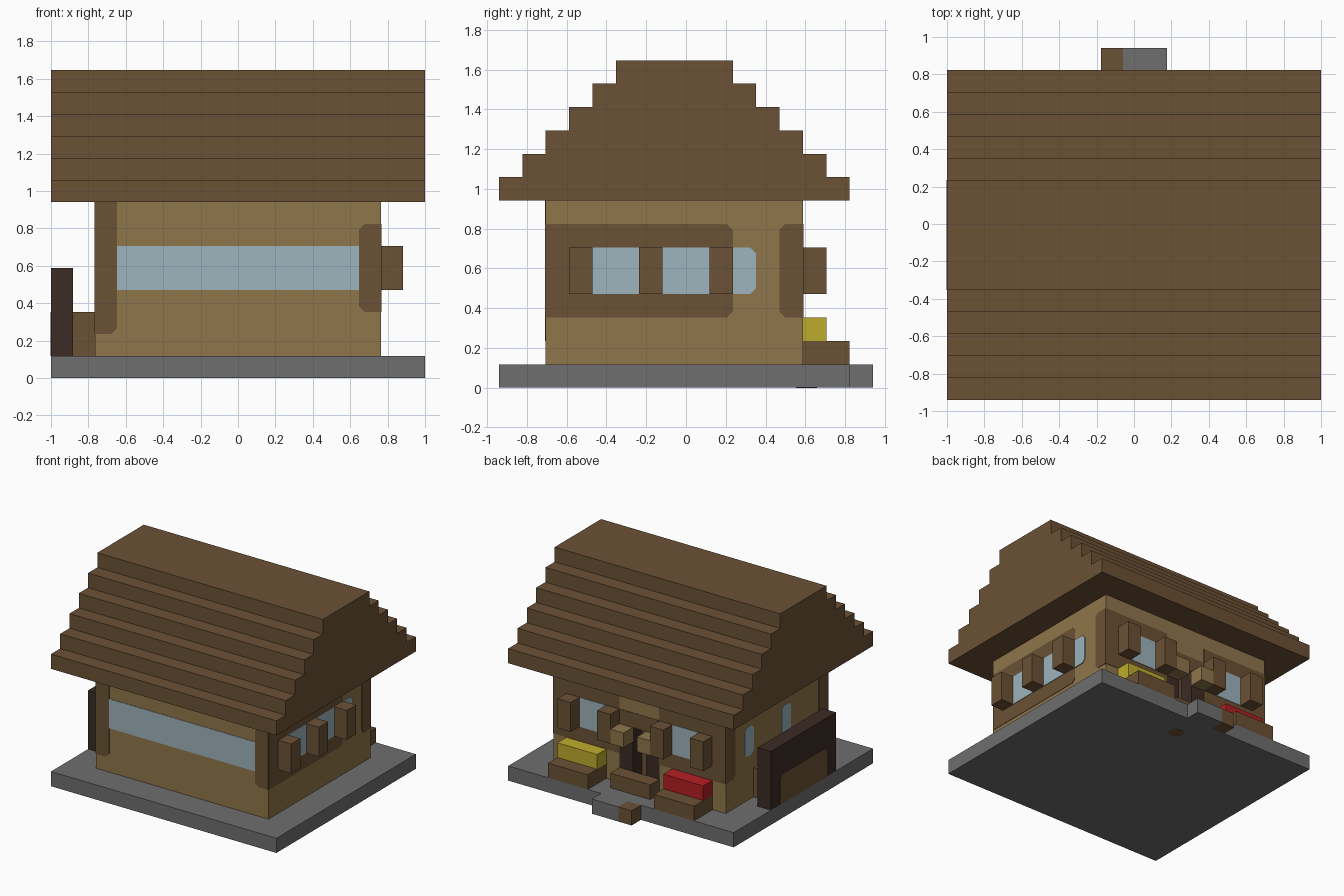
import bpy
import bmesh

cube = bpy.data.objects.get("Cube")
if cube:
    bpy.data.objects.remove(cube, do_unlink=True)

U = 2 / 17                      # one block
ORIGIN = (8.5, 8, 0)            # block coordinates of the world origin


def material(name, r, g, b):
    m = bpy.data.materials.new(name)
    m.diffuse_color = (r, g, b, 1)
    m.use_nodes = True
    m.node_tree.nodes["Principled BSDF"].inputs["Base Color"].default_value = (r, g, b, 1)
    return m


WOOD = material("brown wood", .147, .083, .036)
TAN = material("tan wall", .275, .181, .069)
STONE = material("grey stone", .156, .156, .156)
GLASS = material("pale blue glass", .337, .456, .509)
DARK = material("dark wood", .045, .025, .018)
YELLOW = material("yellow flowers", .515, .413, .026)
RED = material("red flowers", .456, .014, .016)


def prism(name, mat, outline, axis, w0, w1):
    """Extrude a flat outline, in block units, along one axis."""
    bm = bmesh.new()
    rings = []
    for w in (w0, w1):
        ring = []
        for p in outline:
            c = list(p)
            c.insert(axis, w)
            ring.append(bm.verts.new([(c[k] - ORIGIN[k]) * U for k in range(3)]))
        rings.append(ring)
        bm.faces.new(ring)
    n = len(outline)
    for k in range(n):
        j = (k + 1) % n
        bm.faces.new((rings[0][k], rings[0][j], rings[1][j], rings[1][k]))
    bmesh.ops.recalc_face_normals(bm, faces=bm.faces)
    mesh = bpy.data.meshes.new(name)
    bm.to_mesh(mesh)
    bm.free()
    mesh.materials.append(mat)
    obj = bpy.data.objects.new(name, mesh)
    bpy.context.collection.objects.link(obj)
    return obj


def box(name, mat, x, y, z):
    return prism(name, mat, [(x[0], y[0]), (x[1], y[0]), (x[1], y[1]), (x[0], y[1])], 2, *z)


def clipped(a, b, corners):
    """Rectangle with the listed corners cut off, counted from the lower left."""
    c = .25
    pts = []
    for k, (p, q, dp, dq) in enumerate(((a[0], b[0], c, c), (a[1], b[0], -c, c),
                                        (a[1], b[1], -c, -c), (a[0], b[1], c, -c))):
        if k in corners:
            cut = [(p, q + dq), (p + dp, q)]
            pts += cut if k in (0, 2) else cut[::-1]
        else:
            pts.append((p, q))
    return pts


# Wall side: axis, plane, outward direction
SIDES = {"front": (1, 2, -1), "back": (1, 13, 1), "plus": (0, 15, 1), "minus": (0, 2, -1)}


def plate(name, mat, side, a, z, corners=(), layer=1):
    axis, plane, out = SIDES[side]
    prism(name, mat, clipped(a, z, corners), axis, plane, plane + out * .03 * layer)


ALL = (0, 1, 2, 3)
BAND, PANE = (3, 7), (4, 6)

# Base slab with back doorstep
prism("base_slab", STONE, [(0, 0), (17, 0), (17, 15), (10, 15), (10, 16), (8, 16),
                           (8, 15), (0, 15)], 2, 0, 1)
box("path_post", WOOD, (7, 8), (15, 16), (0, 1))
prism("underside_spot", WOOD, clipped((8.9, 9.8), (12.7, 13.6), ALL), 2, -.01, .02)

# Walls, with the doorway left open in the back layer
box("main_walls", TAN, (2, 15), (2, 12), (1, 8))
for x in ((2, 7), (10, 15)):
    box("back_wall", TAN, x, (12, 13), (1, 8))
box("wall_over_door", TAN, (7, 10), (12, 13), (5, 8))
for x in ((7, 8), (9, 10)):
    box("door_jamb", DARK, x, (12, 13), (1, 5))
    box("door_lantern", TAN, x, (13, 14), (4, 5))
prism("door", WOOD, clipped((8, 9), (1, 5), ()), 1, 12, 12.05)

# Stepped roof
steps = 6
front, back = [], []
for k in range(steps):
    front += [(k, 8 + k), (k, 9 + k)]
    back += [(15 - k, 8 + k), (15 - k, 9 + k)]
prism("stepped_roof", WOOD, front + back[::-1], 0, 0, 17)

# Front wall
plate("front_window", GLASS, "front", (3, 14), PANE)
plate("front_corner_timber", WOOD, "front", (2, 3), (2, 8), (1,))
plate("front_band_end", WOOD, "front", (14, 15), BAND, (0, 3))

# Shuttered side wall
plate("side_band", WOOD, "plus", (2, 10), BAND, (1, 2))
plate("side_band_end", WOOD, "plus", (12, 13), BAND, (0, 3))
plate("side_window", GLASS, "plus", (4, 11), PANE, (1, 2), layer=2)
for y in (3, 6, 9):
    box("side_shutter", WOOD, (15, 16), (y, y + 1), PANE)

# Back wall
for band, pane in (((2, 7), (4, 6)), ((10, 15), (11, 13))):
    plate("back_band", WOOD, "back", band, BAND)
    plate("back_window", GLASS, "back", pane, PANE, layer=2)
    for x in (pane[0] - 1, pane[1]):
        box("back_shutter", WOOD, (x, x + 1), (13, 14), PANE)
plate("door_header", WOOD, "back", (7, 10), (5, 6))

# Planters and step
for x, flowers in (((11, 14), YELLOW), ((3, 6), RED)):
    box("planter", WOOD, x, (13, 15), (1, 2))
    box("flowers", flowers, x, (13, 14), (2, 3))
box("door_step", WOOD, (7, 10), (13, 14), (1, 2))

# Side wall with the lean-to
plate("side_corner_timber", WOOD, "minus", (2, 3), (2, 8), (1,))
plate("side_band_return", WOOD, "minus", (12, 13), BAND, (0, 3))
for y in (6, 10):
    plate("small_window", GLASS, "minus", (y, y + 1), PANE, ALL)
box("lean_to_frame", DARK, (0, 1), (4, 11), (1, 5))
box("lean_to_box", WOOD, (1, 2), (5, 10), (1, 3))
prism("lean_to_opening", WOOD, clipped((5, 10), (1, 3), (2, 3)), 0, -.03, .02)
